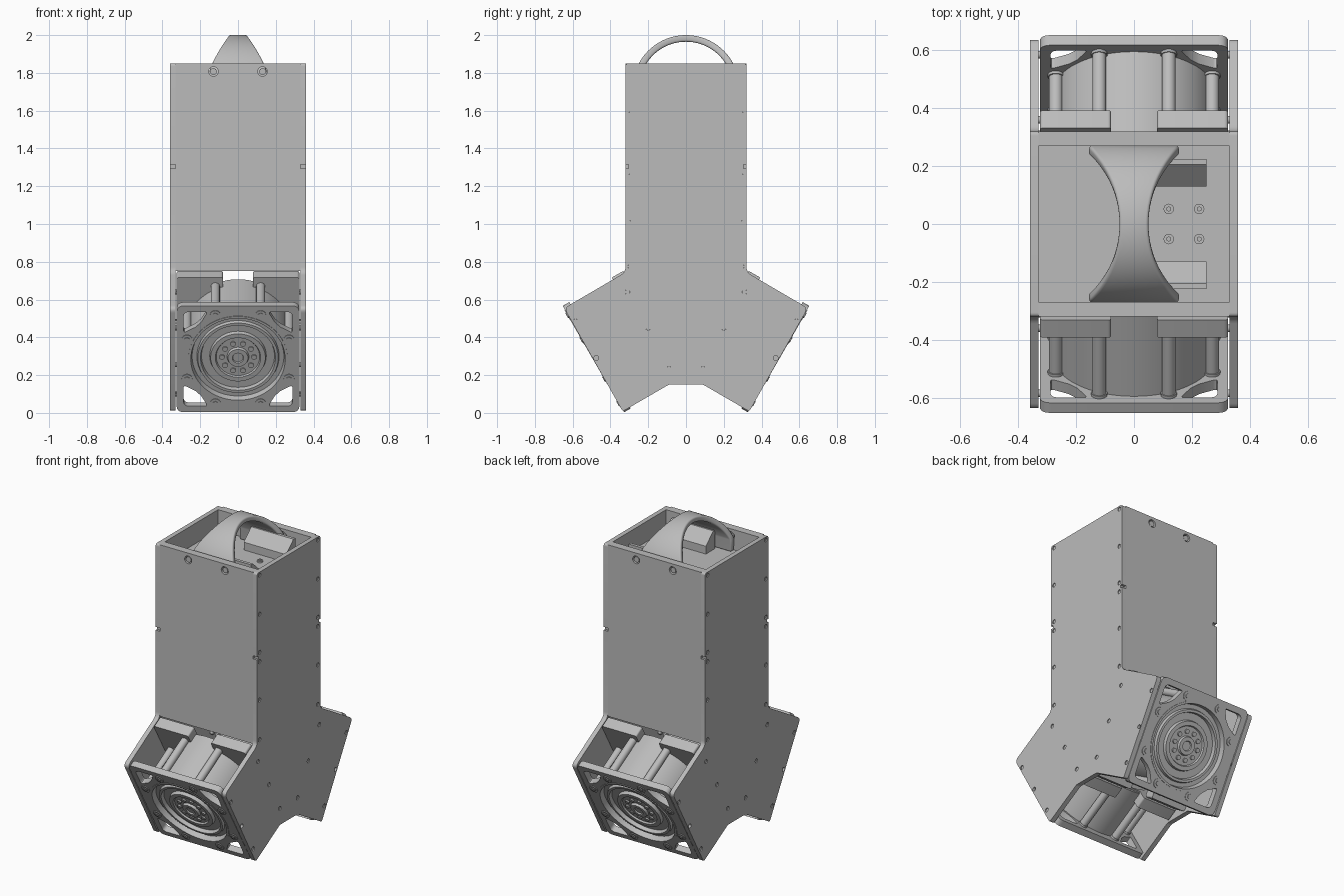
import bpy, bmesh, math
from mathutils import Matrix, Vector

cube = bpy.data.objects.get("Cube")
if cube:
    bpy.data.objects.remove(cube)

grey = bpy.data.materials.new("plain_grey")
grey.use_nodes = True
grey.diffuse_color = (0.5, 0.5, 0.5, 1)
grey.node_tree.nodes["Principled BSDF"].inputs["Base Color"].default_value = (0.5, 0.5, 0.5, 1)


def frame(a, b, c, origin):
    """Matrix whose local axes are a, b, c."""
    m = Matrix((a, b, c)).transposed().to_4x4()
    m.translation = Vector(origin)
    return m


def add(name, mesh, matrix=Matrix()):
    mesh.transform(matrix)
    bm = bmesh.new()
    bm.from_mesh(mesh)
    bmesh.ops.remove_doubles(bm, verts=bm.verts, dist=0.0001)
    bmesh.ops.recalc_face_normals(bm, faces=bm.faces)
    bm.to_mesh(mesh)
    bm.free()
    mesh.materials.clear()
    mesh.materials.append(grey)
    ob = bpy.data.objects.new(name, mesh)
    bpy.context.collection.objects.link(ob)
    bpy.ops.object.select_all(action='DESELECT')
    ob.select_set(True)
    bpy.context.view_layer.objects.active = ob
    bpy.ops.object.shade_smooth_by_angle(angle=math.radians(30))
    return ob


def rounded(points, steps=6):
    """Corner list of (x, y, radius) turned into a filleted outline."""
    out = []
    for i, (x, y, r) in enumerate(points):
        p = Vector((x, y))
        if r == 0:
            out.append(p)
            continue
        a = (Vector(points[i - 1][:2]) - p).normalized()
        b = (Vector(points[(i + 1) % len(points)][:2]) - p).normalized()
        reach = r / math.tan(a.angle(b) / 2)
        s, e = p + a * reach, p + b * reach
        for k in range(steps + 1):
            t = k / steps
            out.append(s * (1 - t) ** 2 + p * 2 * t * (1 - t) + e * t * t)
    return out


def circle(x, y, r, n=16):
    return [Vector((x + r * math.cos(2 * math.pi * k / n), y + r * math.sin(2 * math.pi * k / n)))
            for k in range(n)]


def plate(name, outlines, thickness, matrix):
    """Flat plate centred on its local plane; outlines after the first are holes."""
    curve = bpy.data.curves.new(name, 'CURVE')
    curve.dimensions = '2D'
    curve.fill_mode = 'BOTH'
    curve.extrude = thickness / 2
    for pts in outlines:
        spline = curve.splines.new('POLY')
        spline.points.add(len(pts) - 1)
        for sp, p in zip(spline.points, pts):
            sp.co = (p.x, p.y, 0, 1)
        spline.use_cyclic_u = True
    temp = bpy.data.objects.new(name + "_outline", curve)
    bpy.context.collection.objects.link(temp)
    graph = bpy.context.evaluated_depsgraph_get()
    mesh = bpy.data.meshes.new_from_object(temp.evaluated_get(graph))
    bpy.data.objects.remove(temp)
    return add(name, mesh, matrix)


def rods(name, centres, r, z0, z1, matrix, n=16):
    bm = bmesh.new()
    for x, y in centres:
        bmesh.ops.create_cone(bm, cap_ends=True, segments=n, radius1=r, radius2=r, depth=z1 - z0,
                              matrix=Matrix.Translation((x, y, (z0 + z1) / 2)))
    mesh = bpy.data.meshes.new(name)
    bm.to_mesh(mesh)
    bm.free()
    return add(name, mesh, matrix)


def box(name, lo, hi):
    lo, hi = Vector(lo), Vector(hi)
    bm = bmesh.new()
    bmesh.ops.create_cube(bm, size=1)
    for v in bm.verts:
        v.co = Vector([c * d for c, d in zip(v.co, hi - lo)]) + (lo + hi) / 2
    mesh = bpy.data.meshes.new(name)
    bm.to_mesh(mesh)
    bm.free()
    return add(name, mesh)


def lathe(name, profile, matrix, n=64):
    bm = bmesh.new()
    verts = [bm.verts.new((r, 0, -d)) for r, d in profile]
    edges = [bm.edges.new(p) for p in zip(verts, verts[1:])]
    bmesh.ops.spin(bm, geom=verts + edges, cent=(0, 0, 0), axis=(0, 0, 1), angle=2 * math.pi, steps=n)
    mesh = bpy.data.meshes.new(name)
    bm.to_mesh(mesh)
    bm.free()
    return add(name, mesh, matrix)


def mirrored(points):
    return points + [(-p[0], *p[1:]) for p in reversed(points)]


# Side plates with screw holes
half = [(0.09, 0.15, 0.03), (0.335, 0.008, 0.015), (0.645, 0.555, 0.03), (0.32, 0.745, 0.05),
        (0.32, 1.295, 0), (0.305, 1.295, 0), (0.305, 1.315, 0), (0.32, 1.315, 0), (0.32, 1.85, 0.015)]
screws = [(0.295, z) for z in (1.83, 1.58, 1.335, 1.275, 1.03, 0.775)]
screws += [(0.31, 0.64), (0.585, 0.485), (0.2, 0.45), (0.36, 0.1), (0.09, 0.255)]
screws = mirrored(screws)
holes = [circle(y, z, 0.013) for y, z in screws + [(0.475, 0.29), (-0.475, 0.29)]]
for side, label in ((1, "left"), (-1, "right")):
    m = frame((0, 1, 0), (0, 0, 1), (1, 0, 0), (side * 0.345, 0, 0))
    plate(label + "_side_plate", [rounded(mirrored(half))] + holes, 0.03, m)
    m = frame((0, side, 0), (0, 0, 1), (side, 0, 0), (0, 0, 0))
    rods(label + "_side_screws", screws, 0.0128, 0.31, 0.354, m)

# Fan parts, in a tilted frame whose local z points out of the fan face
c, s = math.cos(math.radians(30)), 0.5
face = frame((1, 0, 0), (0, -s, c), (0, -c, -s), (0, -0.49, 0.285))
corner_gap = [(0.288, 0.16, 0.01), (0.288, 0.288, 0.03), (0.16, 0.288, 0.01), (0.195, 0.225, 0), (0.225, 0.195, 0)]
block = [(0.26, 0.08, 0), (0.325, 0.08, 0.012), (0.325, 0.325, 0.015), (0.08, 0.325, 0.012), (0.08, 0.26, 0)]
square = [(0.325, -0.325, 0.04), (0.325, 0.325, 0.04), (-0.325, 0.325, 0.04), (-0.325, -0.325, 0.04)]
bosses = [(a * x, b * y) for x, y in ((0.12, 0.27), (0.27, 0.12)) for a in (1, -1) for b in (1, -1)]
rotor = [(0, 0.36), (0.28, 0.36), (0.28, 0.035), (0.263, 0.035), (0.263, -0.003), (0.25, -0.003), (0.243, 0.03),
         (0.218, 0.03), (0.213, 0.012), (0.198, 0.012), (0.193, 0.035), (0.15, 0.035), (0.145, 0.015),
         (0.12, 0.015), (0.115, 0.025), (0.058, 0.025), (0.053, 0.01), (0.03, 0.01), (0.027, 0.018), (0, 0.018)]


def turned(points, k):
    for _ in range(k):
        points = [(-y, x, r) for x, y, r in points]
    return points


for label, turn in (("front", 0), ("back", math.pi)):
    spin = Matrix.Rotation(turn, 4, 'Z')
    m = spin @ face
    gaps = [rounded(turned(corner_gap, k)) for k in range(4)]
    plate(label + "_fan_frame", [rounded(square), circle(0, 0, 0.262, 64)] + gaps, 0.04,
          m @ Matrix.Translation((0, 0, -0.02)))
    rear = [p for k in range(4) for p in turned(block, k)]
    plate(label + "_fan_rear_flange", [rounded(rear), circle(0, 0, 0.25, 48)], 0.07,
          m @ Matrix.Translation((0, 0, -0.335)))
    lathe(label + "_fan_body", rotor, m)
    rods(label + "_fan_ribs", bosses, 0.024, -0.32, -0.01, m)
    rods(label + "_fan_bosses", bosses, 0.028, -0.05, 0.004, m)
    rods(label + "_fan_screws", bosses, 0.015, -0.01, 0.008, m, 6)
    rods(label + "_hub_studs", [(0.085 * math.cos(k * math.pi / 5), 0.085 * math.sin(k * math.pi / 5))
                                for k in range(10)], 0.014, -0.03, -0.016, m, 12)

    # Upright cover panel with two bolts
    up = spin @ frame((1, 0, 0), (0, 0, 1), (0, -1, 0), (0, -0.295, 0))
    panel = [(0.33, 0.75, 0), (0.33, 1.85, 0), (-0.33, 1.85, 0), (-0.33, 0.75, 0)]
    bolts = [(0.13, 1.807), (-0.13, 1.807)]
    plate(label + "_panel", [rounded(panel)] + [circle(x, z, 0.025) for x, z in bolts], 0.05, up)
    rods(label + "_panel_bolts", bolts, 0.018, -0.02, 0.02, up)

# Recessed top tray with bolts, and inner deck
box("tray_floor", (-0.33, -0.27, 1.70), (0.33, 0.27, 1.72))
box("inner_deck", (-0.33, -0.27, 0.77), (0.33, 0.27, 0.79))
tray_bolts = [(x, y) for x in (0.12, 0.225) for y in (0.052, -0.052)]
rods("tray_bolts", tray_bolts, 0.018, 1.715, 1.73, Matrix())
rods("tray_bolt_centres", tray_bolts, 0.009, 1.725, 1.736, Matrix(), 6)

# Sloped brackets beneath the handle ends
for side, label in ((-1, "front"), (1, "back")):
    wedge = [Vector((side * y, z)) for y, z in ((0.13, 1.72), (0.225, 1.72), (0.225, 1.84), (0.205, 1.84), (0.13, 1.77))]
    plate(label + "_handle_bracket", [wedge], 0.3, frame((0, 1, 0), (0, 0, 1), (1, 0, 0), (0.1, 0, 0)))

# Arched handle, waisted in the middle
top = math.asin(0.27 / 0.283)
arc = [(0.283 * math.sin(a), 1.717 + 0.283 * math.cos(a)) for a in (top * (k / 16 - 1) for k in range(33))]
arc = [(-0.27, 1.72)] + arc + [(0.27, 1.72)]
bm = bmesh.new()
rows = []
for y, z in arc:
    w = 0.05 + 0.4 - math.sqrt(0.16 - y * y)
    rows.append([bm.verts.new((x * w, y, z)) for x in (-1, 1)])
for p, q in zip(rows, rows[1:]):
    bm.faces.new((p[0], p[1], q[1], q[0]))
mesh = bpy.data.meshes.new("handle")
bm.to_mesh(mesh)
bm.free()
handle = add("handle", mesh)
up_facing = handle.data.polygons[len(arc) // 2].normal.z > 0
solid = handle.modifiers.new("thickness", 'SOLIDIFY')
solid.thickness = 0.035
solid.offset = -1 if up_facing else 1
bevel = handle.modifiers.new("soft_edges", 'BEVEL')
bevel.width = 0.01
bevel.segments = 3
bevel.angle_limit = math.radians(50)
